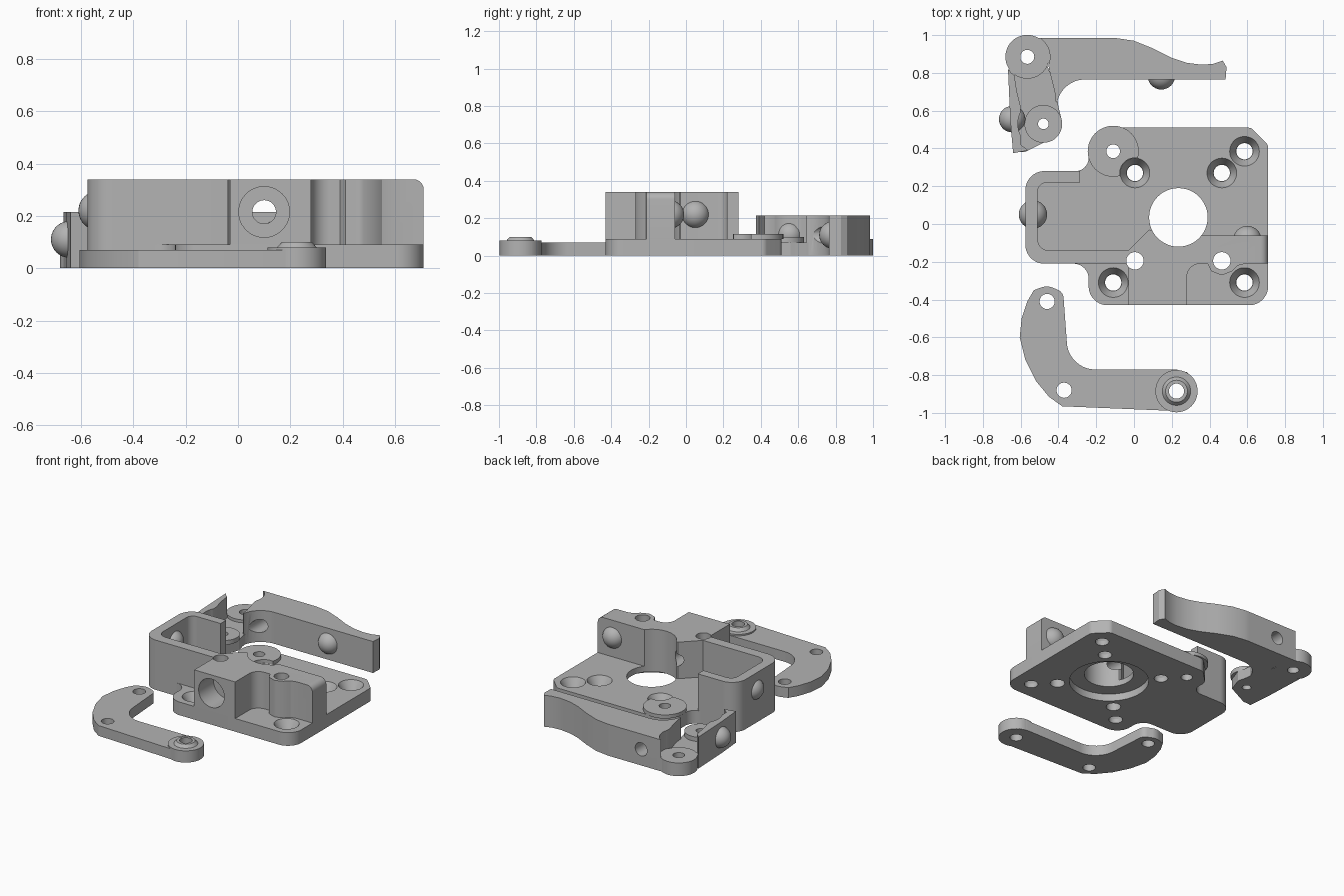
import bpy, bmesh, math
from mathutils import Vector

cube = bpy.data.objects.get("Cube")
if cube:
    bpy.data.objects.remove(cube, do_unlink=True)

grey = bpy.data.materials.new("plain grey")
grey.use_nodes = True
grey.diffuse_color = (0.45, 0.45, 0.45, 1)
grey.node_tree.nodes["Principled BSDF"].inputs["Base Color"].default_value = (0.45, 0.45, 0.45, 1)


def finish(name, bm):
    bmesh.ops.recalc_face_normals(bm, faces=bm.faces)
    mesh = bpy.data.meshes.new(name)
    bm.to_mesh(mesh)
    bm.free()
    mesh.materials.append(grey)
    obj = bpy.data.objects.new(name, mesh)
    bpy.context.collection.objects.link(obj)
    return obj


def rounded(points):
    """Outline from (x, y) or (x, y, fillet radius) corners."""
    out = []
    for i, p in enumerate(points):
        c = Vector(p[:2])
        if len(p) < 3:
            out.append(c)
            continue
        a = (Vector(points[i - 1][:2]) - c).normalized()
        b = (Vector(points[(i + 1) % len(points)][:2]) - c).normalized()
        half = a.angle(b) / 2
        mid = c + (a + b).normalized() * (p[2] / math.sin(half))
        reach = p[2] / math.tan(half)
        u, v = c + a * reach - mid, c + b * reach - mid
        for k in range(13):
            t = k / 12
            out.append(mid + (u * (1 - t) + v * t).normalized() * p[2])
    return out


def prism(name, points, z0, z1, soft_edge=None):
    bm = bmesh.new()
    face = bm.faces.new([bm.verts.new((p.x, p.y, z0)) for p in rounded(points)])
    made = bmesh.ops.extrude_face_region(bm, geom=[face])
    for v in made["geom"]:
        if isinstance(v, bmesh.types.BMVert):
            v.co.z = z1
    if soft_edge:
        edges = [e for e in bm.edges if all(
            v.co.x > soft_edge - 0.001 and v.co.z > z1 - 0.001 for v in e.verts)]
        bmesh.ops.bevel(bm, geom=edges, offset=0.04, segments=6, profile=0.5, affect='EDGES')
    return finish(name, bm)


def disc(name, x, y, z0, z1, r0, r1=None):
    bm = bmesh.new()
    bmesh.ops.create_cone(bm, cap_ends=True, segments=48, radius1=r0,
                          radius2=r0 if r1 is None else r1, depth=z1 - z0)
    bmesh.ops.translate(bm, verts=bm.verts, vec=(x, y, (z0 + z1) / 2))
    return finish(name, bm)


def rod_y(name, x, z, y0, y1, r):
    obj = disc(name, 0, 0, -(y1 - y0) / 2, (y1 - y0) / 2, r)
    for v in obj.data.vertices:
        v.co = (x + v.co.x, (y0 + y1) / 2 + v.co.z, z - v.co.y)
    return obj


def ball(name, x, y, z, r):
    bm = bmesh.new()
    bmesh.ops.create_uvsphere(bm, u_segments=32, v_segments=20, radius=r)
    bmesh.ops.translate(bm, verts=bm.verts, vec=(x, y, z))
    return finish(name, bm)


def cut(targets, cutters):
    for cutter in cutters:
        cutter.hide_render = True
        for obj in targets:
            mod = obj.modifiers.new("cut", 'BOOLEAN')
            mod.operation = 'DIFFERENCE'
            mod.solver = 'EXACT'
            mod.object = cutter
            bpy.context.view_layer.objects.active = obj
            bpy.ops.object.modifier_apply(modifier=mod.name)
        bpy.data.objects.remove(cutter, do_unlink=True)


# Main body: base plate, left wall, tall block
T, H = 0.09, 0.34
base = prism("base_plate", [
    (-0.575, -0.21, 0.1), (-0.24, -0.21, 0.08), (-0.24, -0.43, 0.1), (0.71, -0.43, 0.1),
    (0.71, 0.42, 0.04), (0.62, 0.51, 0.04), (-0.14, 0.51, 0.06), (-0.24, 0.41, 0.06),
    (-0.24, 0.28, 0.07), (-0.575, 0.28, 0.1)], 0, T)
wall = prism("left_wall", [
    (-0.575, -0.21, 0.1), (-0.03, -0.21), (-0.03, -0.14), (-0.51, -0.14, 0.06),
    (-0.51, 0.22, 0.05), (-0.285, 0.22), (-0.285, 0.28), (-0.575, 0.28, 0.1)], T, H)
block = prism("tall_block", [
    (-0.03, -0.43), (0.28, -0.43), (0.28, -0.21, 0.07), (0.39, -0.21), (0.41, -0.25),
    (0.465, -0.272, 0.04), (0.52, -0.25), (0.55, -0.22), (0.59, -0.21), (0.71, -0.21),
    (0.71, -0.06), (0.235, -0.06), (0.08, -0.03), (-0.03, -0.14)], T, H, 0.71)
boss = disc("base_boss", -0.11, 0.385, T, 0.115, 0.135)
body = [base, wall, block]

# Holes shared by the body
cut(body, [disc("bore", 0.235, 0.035, -0.1, 0.5, 0.155)])
cut([base], [disc("counterbore", 0.235, 0.035, -0.1, 0.05, 0.25)])
cut([base, boss], [disc("boss_hole", -0.11, 0.385, -0.1, 0.5, 0.036)])
cut([boss], [disc("boss_relief", 0.005, 0.27, 0.05, 0.2, 0.08)])
for x, y in [(0.585, 0.385), (-0.11, -0.31), (0.585, -0.31), (0.005, 0.27), (0.465, 0.27)]:
    cut([base], [disc("screw_hole", x, y, -0.1, 0.2, 0.043),
                 disc("countersink", x, y, 0.03, 0.1, 0.045, 0.084)])
for x in (0.005, 0.465):
    cut([base, block, wall], [disc("through_hole", x, -0.195, -0.1, 0.5, 0.046)])
cut([block], [rod_y("front_socket", 0.1, 0.215, -0.5, -0.27, 0.097),
              rod_y("feed_hole", 0.1, 0.215, -0.4, 0, 0.045)])
ball("block_stud", 0.6, -0.085, 0.22, 0.075)
ball("wall_stud", -0.535, 0.05, 0.22, 0.075)

# Swinging lever: arm, floor, side wall, pivot discs
L = 0.215
arm = prism("lever_arm", [
    (-0.52, 0.985), (-0.1, 0.985, 0.3), (0.0, 0.97), (0.1, 0.93), (0.2, 0.88), (0.28, 0.853),
    (0.36, 0.843), (0.42, 0.848), (0.47, 0.865), (0.49, 0.83), (0.485, 0.765),
    (-0.41, 0.765, 0.15), (-0.41, 0.61), (-0.42, 0.7), (-0.45, 0.82), (-0.46, 0.9)], 0, L)
side = prism("lever_side_wall", [
    (-0.667, 0.82), (-0.635, 0.8), (-0.62, 0.7), (-0.6, 0.62), (-0.6, 0.42), (-0.56, 0.39),
    (-0.64, 0.375), (-0.655, 0.55)], 0, L)
floor = prism("lever_floor", [
    (-0.655, 0.85), (-0.64, 0.65), (-0.645, 0.55), (-0.635, 0.38), (-0.58, 0.38),
    (-0.42, 0.46), (-0.385, 0.56), (-0.4, 0.62), (-0.41, 0.7), (-0.47, 0.87)], 0, 0.07)
pivot = disc("lever_pivot_disc", -0.565, 0.885, 0, 0.09, 0.116)
foot = disc("lever_foot_disc", -0.48, 0.53, 0.07, 0.1, 0.1)
cut([arm, side], [disc("pivot_clearance", -0.565, 0.885, 0.09, 0.5, 0.12),
                  disc("foot_clearance", -0.48, 0.53, 0.07, 0.5, 0.135)])
cut([arm, floor, pivot], [disc("pivot_hole", -0.565, 0.885, -0.1, 0.5, 0.037)])
cut([floor, foot], [disc("foot_hole", -0.48, 0.53, -0.1, 0.5, 0.028)])
cut([arm], [rod_y("arm_hole", -0.35, 0.11, 0.5, 1.1, 0.045)])
ball("arm_stud", 0.145, 0.785, 0.11, 0.073)
ball("side_stud", -0.645, 0.555, 0.11, 0.07)

# Bent link plate with raised bush
link = prism("link_plate", [
    (-0.46, -0.325, 0.08), (-0.375, -0.36, 0.05), (-0.345, -0.77, 0.15), (0.225, -0.77),
    (0.28, -0.785), (0.32, -0.825), (0.335, -0.88), (0.32, -0.935), (0.28, -0.975),
    (0.225, -0.99), (-0.38, -0.965), (-0.45, -0.915), (-0.52, -0.83), (-0.575, -0.72),
    (-0.605, -0.6), (-0.595, -0.5), (-0.565, -0.41), (-0.53, -0.35)], 0, 0.07)
collar = disc("link_collar", 0.225, -0.885, 0, 0.08, 0.112)
bush = disc("link_bush", 0.225, -0.885, 0.08, 0.1, 0.075, 0.058)
for x, y in [(-0.46, -0.41), (-0.37, -0.88), (0.225, -0.885)]:
    cut([link, collar, bush], [disc("link_hole", x, y, -0.1, 0.2, 0.04)])

for obj in list(bpy.context.collection.objects):
    if obj.type == 'MESH':
        bpy.ops.object.select_all(action='DESELECT')
        obj.select_set(True)
        bpy.context.view_layer.objects.active = obj
        bpy.ops.object.shade_smooth_by_angle(angle=math.radians(30))
